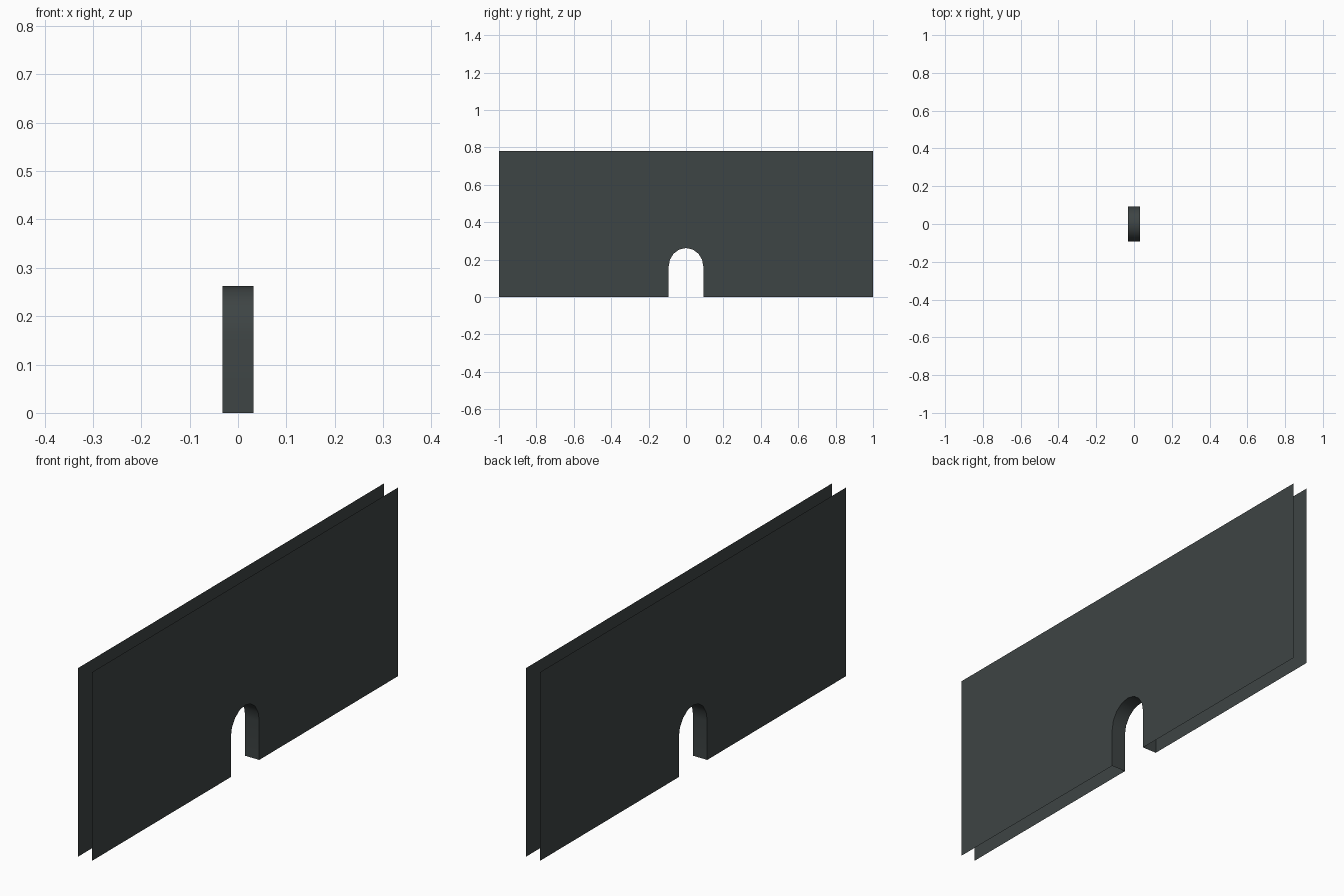
import bpy, bmesh, math

if "Cube" in bpy.data.objects:
    bpy.data.objects.remove(bpy.data.objects["Cube"])

HALF_T, HALF_L, HEIGHT = 0.032, 1.0, 0.78      # wall panel
ARCH_W, SPRING, TOP, SEGS = 0.093, 0.162, 0.262, 8  # doorway

mat = bpy.data.materials.new("dark slate grey")
mat.diffuse_color = (0.048, 0.058, 0.058, 1)
mat.use_nodes = True
mat.node_tree.nodes["Principled BSDF"].inputs["Base Color"].default_value = mat.diffuse_color

# doorway profile (y, z): up one jamb, over the arch, down the other
arch = [(-ARCH_W, 0)]
for i in range(SEGS + 1):
    a = math.pi * (1 - i / SEGS)
    arch.append((ARCH_W * math.cos(a), SPRING + (TOP - SPRING) * math.sin(a)))
arch.append((ARCH_W, 0))


def finish(name, bm):
    me = bpy.data.meshes.new(name)
    bm.to_mesh(me)
    bm.free()
    me.materials.append(mat)
    ob = bpy.data.objects.new(name, me)
    bpy.context.collection.objects.link(ob)
    return ob


def wall_sheet(name, side):
    # open single-sided sheet: two side panels and strips above the arch
    bm = bmesh.new()
    prof = [(-HALF_L, 0)] + arch + [(HALF_L, 0), (HALF_L, HEIGHT), (-HALF_L, HEIGHT)]
    f = bm.faces.new([bm.verts.new((side * HALF_T, y, z)) for y, z in prof])
    f.normal_update()
    if f.normal.x * side < 0:
        f.normal_flip()
    bmesh.ops.triangulate(bm, faces=bm.faces[:])
    return finish(name, bm)


wall_sheet("wall_right_face", 1)
wall_sheet("wall_left_face", -1)

# doorway lining joining the two sheets, facing into the opening
bm = bmesh.new()
rows = [[bm.verts.new((x, y, z)) for x in (-HALF_T, HALF_T)] for y, z in arch]
for a, b in zip(rows, rows[1:]):
    bm.faces.new((a[0], b[0], b[1], a[1]))
bm.normal_update()
bm.faces.ensure_lookup_table()
if bm.faces[0].normal.y < 0:
    bmesh.ops.reverse_faces(bm, faces=bm.faces[:])
lining = finish("doorway_lining", bm)
bpy.context.view_layer.objects.active = lining
lining.select_set(True)
bpy.ops.object.shade_smooth_by_angle(angle=math.radians(35))
